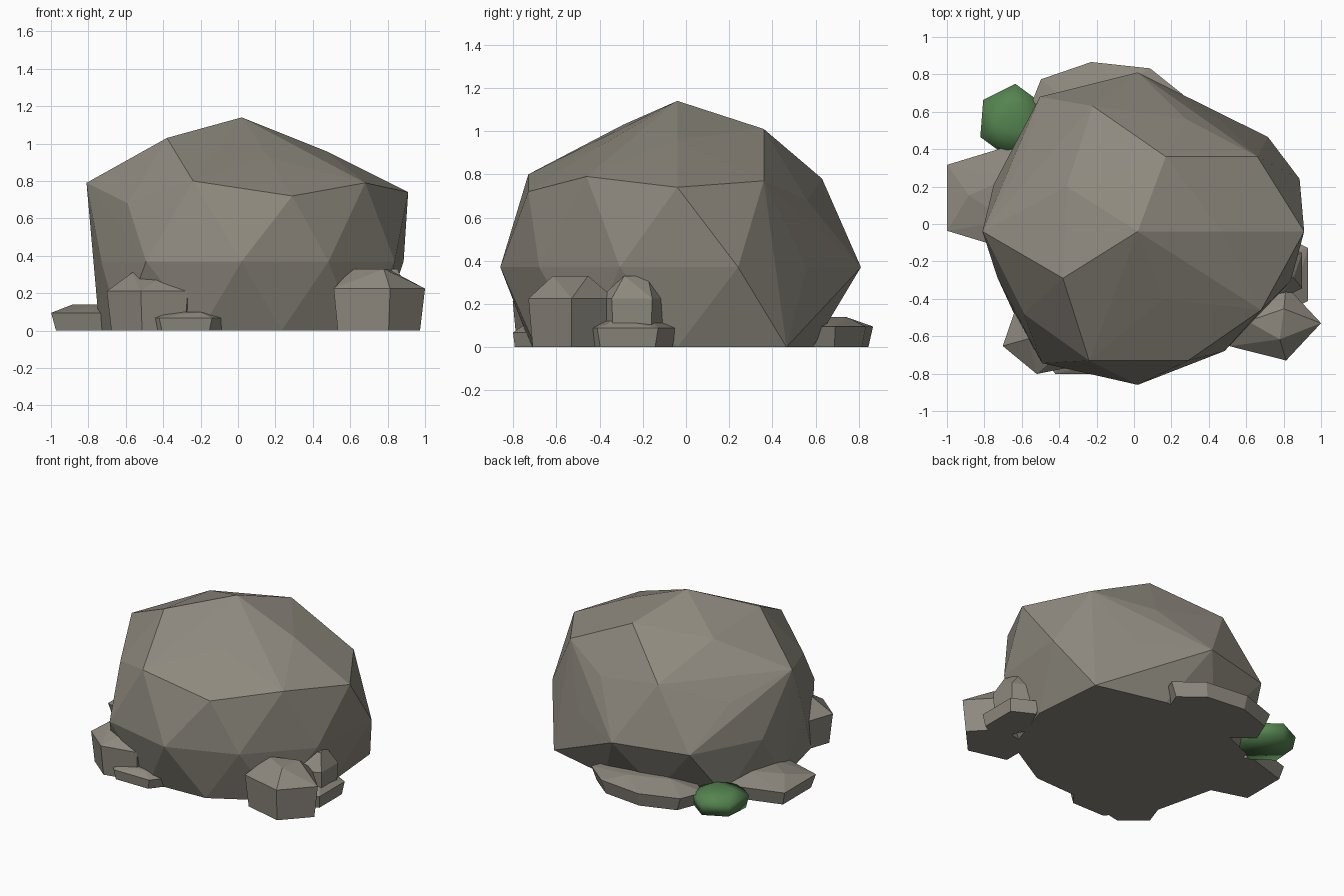
import bpy
import bmesh
from math import cos, sin, tau

default_cube = bpy.data.objects.get("Cube")
if default_cube:
    bpy.data.objects.remove(default_cube, do_unlink=True)


def make_material(name, colour):
    material = bpy.data.materials.new(name)
    material.use_nodes = True
    material.diffuse_color = colour
    shader = next(node for node in material.node_tree.nodes if node.type == "BSDF_PRINCIPLED")
    shader.inputs["Base Color"].default_value = colour
    return material


def ring(centre, size, height, sides, turn=0):
    """Corners spaced evenly round an ellipse; turn is a fraction of a circle."""
    angles = [tau * (turn + step / sides) for step in range(sides)]
    return [(centre[0] + size[0] * cos(angle), centre[1] + size[1] * sin(angle), height)
            for angle in angles]


def uneven_ring(centre, radii, height, turn=0):
    """Corners at even angles, each with its own radius."""
    count = len(radii)
    return [ring(centre, (radius, radius), height, count, turn)[step]
            for step, radius in enumerate(radii)]


def make_stone(name, points, material, smooth=False):
    """Wrap corner points in a faceted convex skin."""
    mesh = bpy.data.meshes.new(name)
    bm = bmesh.new()
    for point in points:
        bm.verts.new(point)
    bmesh.ops.convex_hull(bm, input=bm.verts[:])
    inner = [vert for vert in bm.verts if not vert.link_faces]
    bmesh.ops.delete(bm, geom=inner, context="VERTS")
    bmesh.ops.recalc_face_normals(bm, faces=bm.faces[:])
    for face in bm.faces:
        face.smooth = smooth
    bm.to_mesh(mesh)
    bm.free()
    mesh.materials.append(material)
    stone = bpy.data.objects.new(name, mesh)
    bpy.context.scene.collection.objects.link(stone)


def make_foot_stone(name, centre, size, height, sides, turn, material, smooth=False):
    """A squat stone: narrow foot, wide rim and a small three-cornered top."""
    def scaled(factor):
        return [length * factor for length in size]

    points = ring(centre, scaled(0.9), 0, sides, turn)
    points += ring(centre, size, height * 0.68, sides, turn)
    points += ring(centre, scaled(0.45), height, 3, turn + 0.15)
    make_stone(name, points, material, smooth)


stone_grey = make_material("warm stone grey", (0.27, 0.25, 0.21, 1))
moss_green = make_material("moss green", (0.09, 0.23, 0.08, 1))

# Main boulder: peak and crown, shoulder, then even belt and flat base rings
boulder_centre = (.02, -.04)
crown = [(.02, -.04, 1.14), (.47, -.04, .96), (.17, .36, 1.01),
         (-.36, .2, .98), (-.38, -.29, 1.03), (.16, -.4, .93)]
shoulder = [(.91, -.04, .74), (.66, .36, .77), (.28, .56, .68), (-.22, .63, .78),
            (-.59, .35, .64), (-.81, -.04, .79), (-.59, -.48, .68),
            (-.24, -.73, .8), (.29, -.73, .72), (.68, -.46, .79)]
belt_radii = [.91, .74, .85, .89, .81, .79, .87, .82, .79, .86]
base_radii = [.74, .86, .66, .66, .77, .76, .8, .71, .69, .74]
boulder = crown + shoulder
boulder += uneven_ring(boulder_centre, belt_radii, .37, turn=.05)
boulder += uneven_ring(boulder_centre, base_radii, 0)
make_stone("main_boulder", boulder, stone_grey)

# Small stones round the foot: centre, half size, height, sides, turn
foot_stones = {
    "front_right_stone": ((-.45, -.6), (.26, .21), .31, 6, .04),
    "front_low_stone": ((-.28, -.72), (.24, .1), .1, 5, .05),
    "front_left_stone": ((.73, -.53), (.27, .21), .33, 5, 0),
    "left_tall_stone": ((.81, -.25), (.11, .16), .33, 5, .1),
    "left_low_stone": ((.81, -.27), (.15, .24), .13, 5, .1),
    "right_low_stone": ((-.74, .14), (.32, .3), .14, 5, 0),
    "back_low_stone": ((-.15, .65), (.42, .22), .14, 8, .03),
}
for name, shape in foot_stones.items():
    make_foot_stone(name, *shape, stone_grey)

# Soft moss clump tucked between the two low stones
make_foot_stone("moss_clump", (-.65, .55), (.19, .2), .13, 6, .07, moss_green, smooth=True)
